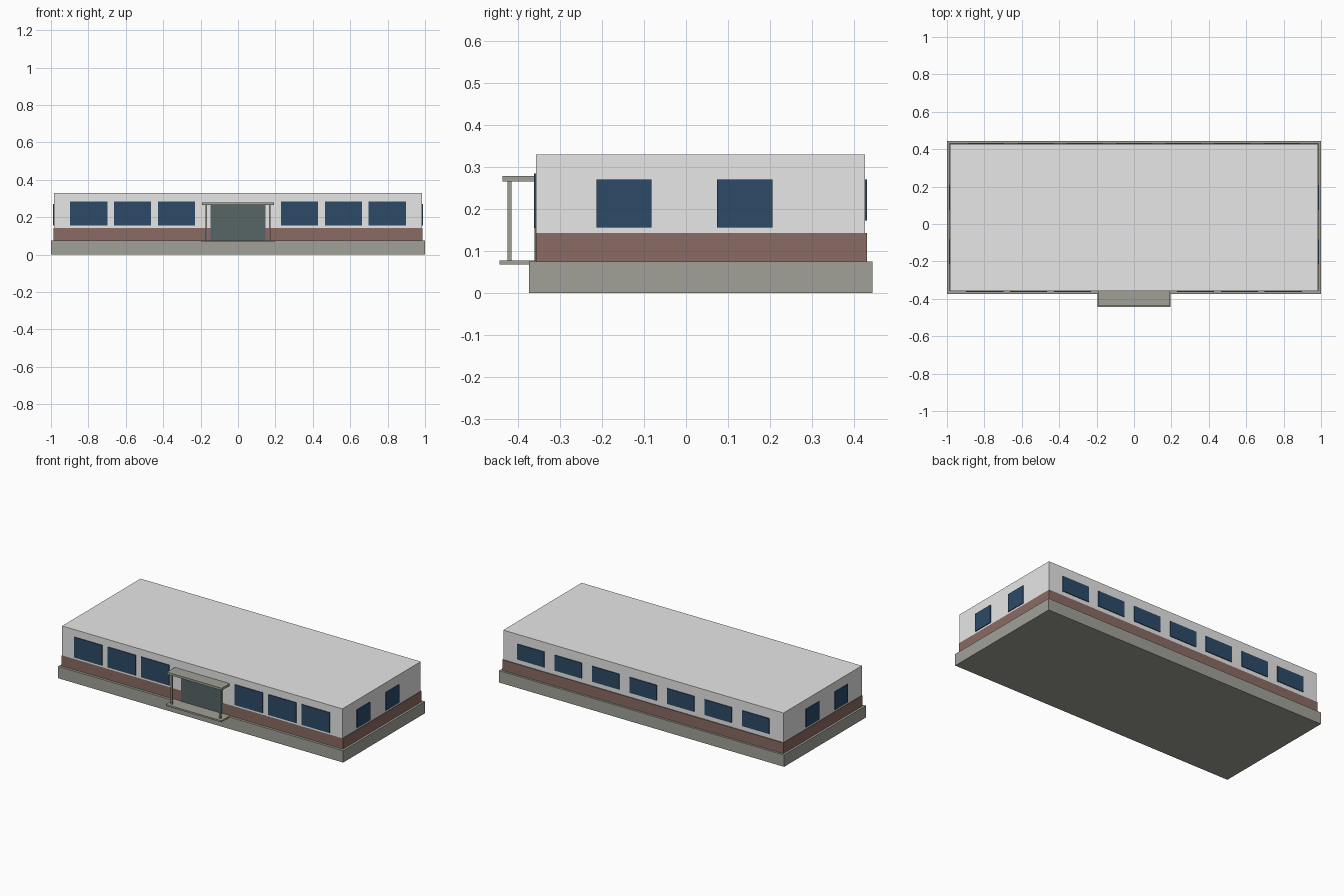
import bpy

cube = bpy.data.objects.get("Cube")
if cube:
    bpy.data.objects.remove(cube, do_unlink=True)


def material(name, r, g, b):
    mat = bpy.data.materials.new(name)
    mat.use_nodes = True
    mat.diffuse_color = (r, g, b, 1)
    mat.node_tree.nodes["Principled BSDF"].inputs["Base Color"].default_value = (r, g, b, 1)
    return mat


concrete = material("concrete", 0.354, 0.359, 0.316)
brick = material("brick", 0.257, 0.147, 0.127)
plaster = material("plaster", 0.8, 0.8, 0.8)
glass = material("window_glass", 0.025, 0.07, 0.14)
door_glass = material("door_glass", 0.095, 0.13, 0.13)


def box(name, x, y, z, mat):
    """Box from (low, high) ranges along each axis."""
    ranges = (x, y, z)
    bpy.ops.mesh.primitive_cube_add(size=1, location=[(a + b) / 2 for a, b in ranges])
    obj = bpy.context.object
    obj.name = name
    obj.scale = [b - a for a, b in ranges]
    bpy.ops.object.transform_apply(location=False, rotation=False, scale=True)
    obj.data.materials.append(mat)
    return obj


FRONT, BACK, SIDE = -0.358, 0.427, 0.983
DEPTH = 0.005

# Main body
box("plinth", (-1, 1), (-0.374, 0.445), (0, 0.075), concrete)
box("brick_band", (-0.986, 0.986), (FRONT, 0.432), (0.075, 0.143), brick)
box("upper_walls", (-SIDE, SIDE), (FRONT, BACK), (0.143, 0.33), plaster)

for side, label in ((1, "left"), (-1, "right")):
    # Front windows, three on each side of the entrance
    for i in range(3):
        c = side * (0.328 + 0.235 * i)
        box(f"front_window_{label}_{i + 1}", (c - 0.099, c + 0.099),
            (FRONT - DEPTH, FRONT + DEPTH), (0.155, 0.284), glass)
    # End windows, two on each end wall
    for i, c in enumerate((-0.148, 0.14)):
        face = side * SIDE
        box(f"end_window_{label}_{i + 1}", (face - DEPTH, face + DEPTH),
            (c - 0.066, c + 0.066), (0.156, 0.27), glass)
    # Canopy posts
    c = side * 0.17
    box(f"canopy_post_{label}", (c - 0.005, c + 0.005), (-0.426, -0.416),
        (0.07, 0.27), concrete)

# Back windows
for i in range(7):
    c = (i - 3) * 0.263
    box(f"back_window_{i + 1}", (c - 0.095, c + 0.095),
        (BACK - DEPTH, BACK + DEPTH), (0.172, 0.27), glass)

# Entrance
box("entrance_door", (-0.146, 0.146), (FRONT - 0.003, FRONT + DEPTH), (0.076, 0.27), door_glass)
box("entrance_canopy", (-0.192, 0.192), (-0.437, FRONT), (0.265, 0.279), concrete)
box("entrance_step", (-0.195, 0.195), (-0.445, FRONT), (0.067, 0.077), concrete)
